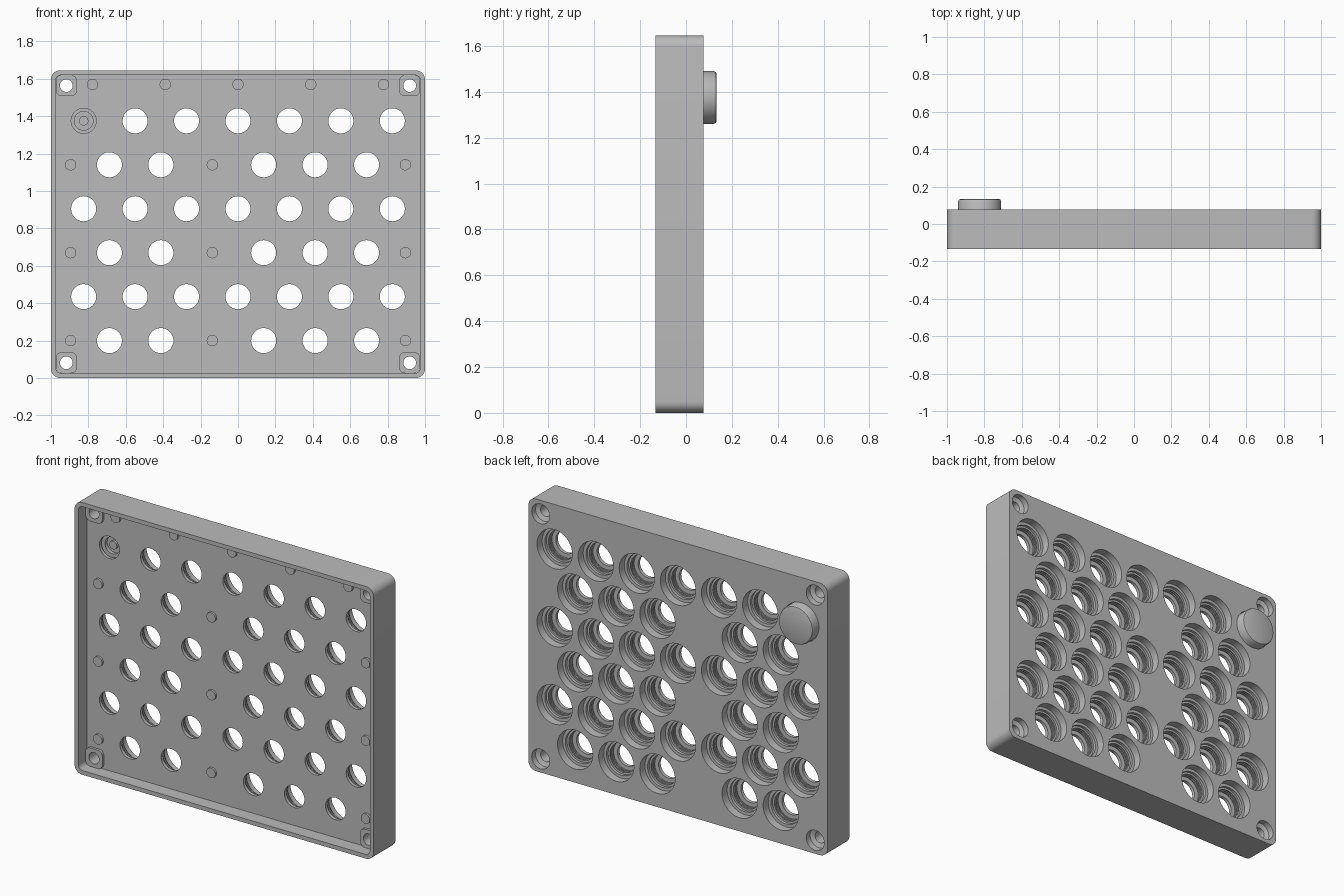
import bpy, bmesh, math
from mathutils import Vector

if "Cube" in bpy.data.objects:
    bpy.data.objects.remove(bpy.data.objects["Cube"], do_unlink=True)

HEIGHT, FRONT, FLOOR, BACK = 1.645, -0.133, -0.05, 0.077
MID = HEIGHT / 2

grey = bpy.data.materials.new("plain grey")
grey.use_nodes = True
grey.diffuse_color = (0.5, 0.5, 0.5, 1)
grey.node_tree.nodes["Principled BSDF"].inputs["Base Color"].default_value = (0.5, 0.5, 0.5, 1)


def finish(bm, name):
    bmesh.ops.recalc_face_normals(bm, faces=bm.faces)
    mesh = bpy.data.meshes.new(name)
    bm.to_mesh(mesh)
    bm.free()
    mesh.materials.append(grey)
    obj = bpy.data.objects.new(name, mesh)
    bpy.context.collection.objects.link(obj)
    return obj


def rounded_loop(bm, cx, cz, hx, hz, r, y, steps=8):
    """Rounded rectangle of vertices in the xz plane."""
    verts = []
    for q, (sx, sz) in enumerate([(1, 1), (-1, 1), (-1, -1), (1, -1)]):
        for i in range(steps + 1):
            a = math.pi / 2 * (q + i / steps)
            verts.append(bm.verts.new((cx + sx * (hx - r) + r * math.cos(a), y,
                                       cz + sz * (hz - r) + r * math.sin(a))))
    return verts


def circle_loop(bm, cx, cz, r, y, segs):
    return [bm.verts.new((cx + r * math.cos(2 * math.pi * i / segs), y,
                          cz + r * math.sin(2 * math.pi * i / segs))) for i in range(segs)]


def skin(bm, loops):
    """Bridge consecutive loops and cap both ends."""
    for a, b in zip(loops, loops[1:]):
        n = len(a)
        for i in range(n):
            bm.faces.new((a[i], a[(i + 1) % n], b[(i + 1) % n], b[i]))
    bm.faces.new(loops[0])
    bm.faces.new(loops[-1])


def lathe(bm, cx, cz, profile, segs=40):
    """Turned solid along y from (radius, y) pairs."""
    skin(bm, [circle_loop(bm, cx, cz, r, y, segs) for r, y in profile])


def cut(obj, cutter):
    mod = obj.modifiers.new("cut", 'BOOLEAN')
    mod.operation = 'DIFFERENCE'
    mod.solver = 'EXACT'
    mod.object = cutter
    bpy.context.view_layer.update()
    graph = bpy.context.evaluated_depsgraph_get()
    mesh = bpy.data.meshes.new_from_object(obj.evaluated_get(graph))
    obj.modifiers.clear()
    obj.data = mesh


def smooth(obj):
    bpy.ops.object.select_all(action='DESELECT')
    obj.select_set(True)
    bpy.context.view_layer.objects.active = obj
    bpy.ops.object.shade_smooth_by_angle(angle=math.radians(30))


# Layout of the staggered wells, standoffs and screws
plug_at = (-0.825, 1.375)
wells = [(i * 0.275, z) for z in (1.375, 0.905, 0.435) for i in range(-3, 4)]
wells += [(i * 0.275 + 0.1375, z) for z in (1.14, 0.67, 0.2) for i in (-3, -2, 0, 1, 2)]
screws = [(sx * 0.918, MID + sz * 0.741) for sx in (-1, 1) for sz in (-1, 1)]
standoffs = [(x, 1.57) for x in (-0.778, -0.389, 0, 0.389, 0.778)]
standoffs += [(x, z) for x in (-0.895, -0.1375, 0.895) for z in (1.14, 0.67, 0.2)]

# Open-fronted tray
bm = bmesh.new()
skin(bm, [rounded_loop(bm, 0, MID, 1, MID, 0.05, BACK),
          rounded_loop(bm, 0, MID, 1, MID, 0.05, FRONT),
          rounded_loop(bm, 0, MID, 0.975, MID - 0.025, 0.03, FRONT),
          rounded_loop(bm, 0, MID, 0.975, MID - 0.025, 0.03, FLOOR)])
tray = finish(bm, "tray")

# Corner pads around the screw holes
bm = bmesh.new()
for x, z in screws:
    skin(bm, [rounded_loop(bm, x, z, 0.056, 0.056, 0.03, y)
              for y in (FLOOR + 0.01, FLOOR - 0.015)])
pads = finish(bm, "corner_pads")

# Cutter for stepped, ridged wells and counterbored screw holes
well = [(0.118, BACK + 0.02), (0.118, 0.028), (0.1, 0.028), (0.1, 0.012)]
for k in range(3):
    y = 0.012 - k * 0.014
    well += [(0.088, y), (0.088, y - 0.007), (0.096, y - 0.007), (0.096, y - 0.014)]
well += [(0.067, -0.03), (0.067, FLOOR - 0.03)]
screw = [(0.06, BACK + 0.02), (0.06, 0.04), (0.034, 0.03), (0.034, FLOOR - 0.03)]
bm = bmesh.new()
for x, z in wells:
    lathe(bm, x, z, well)
for x, z in screws:
    lathe(bm, x, z, screw, 32)
cutter = finish(bm, "hole_cutter")
cutter.hide_render = True
cut(tray, cutter)
cut(pads, cutter)
bpy.data.objects.remove(cutter, do_unlink=True)

# Low standoffs on the tray floor
bm = bmesh.new()
for x, z in standoffs:
    lathe(bm, x, z, [(0.03, FLOOR + 0.01), (0.03, FLOOR - 0.013)], 24)
posts = finish(bm, "standoffs")

# Button in the upper corner well, with a hollow stem
bm = bmesh.new()
lathe(bm, *plug_at, [(0.103, 0.133), (0.111, 0.13), (0.115, 0.122), (0.115, 0.03),
                     (0.085, 0.03), (0.085, -0.02), (0.05, -0.02), (0.05, 0.0),
                     (0.025, 0.0), (0.025, -0.015)], 48)
button = finish(bm, "button")

for part in (tray, pads, posts, button):
    smooth(part)
